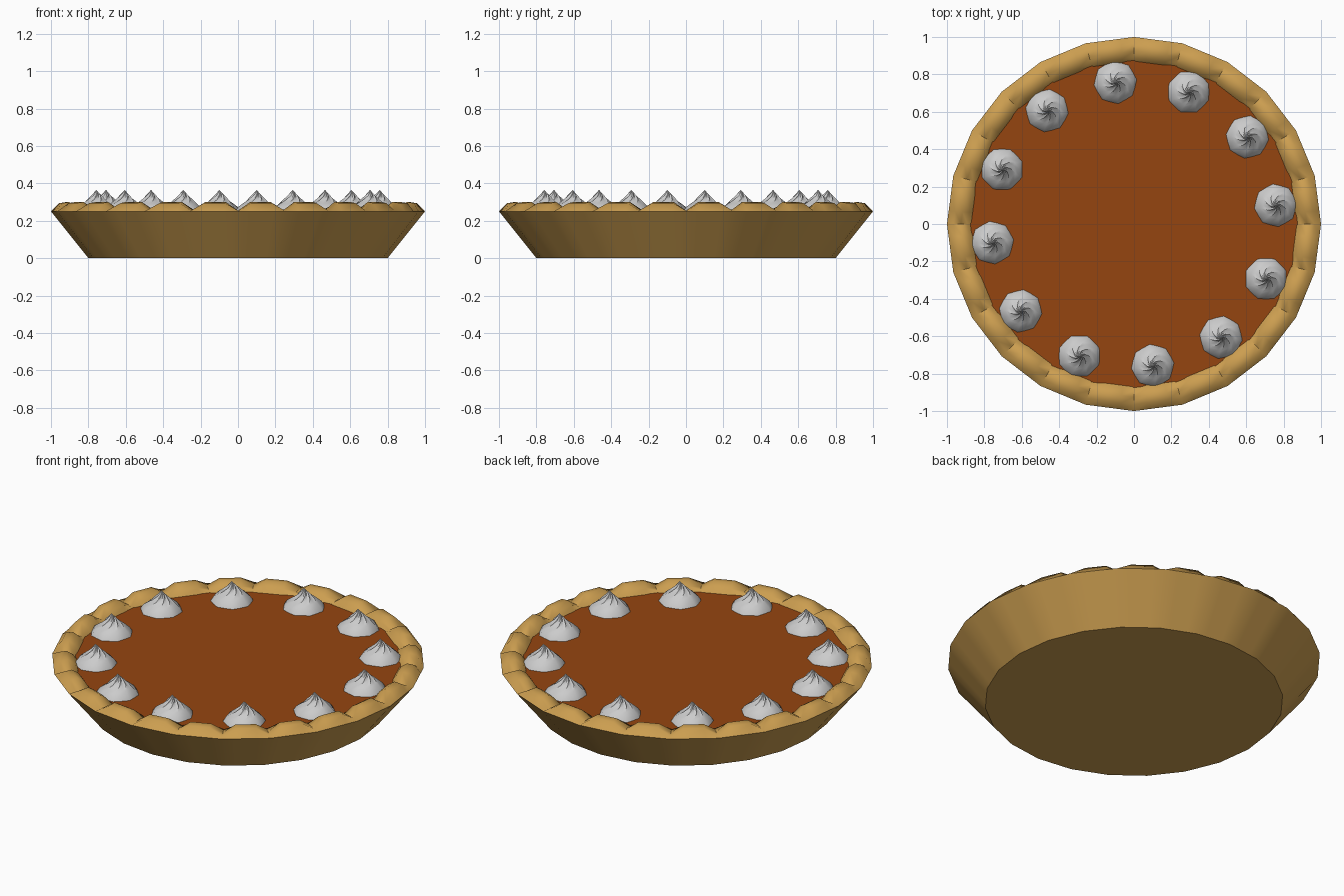
import bpy, bmesh
from math import sin, cos, pi

if "Cube" in bpy.data.objects:
    bpy.data.objects.remove(bpy.data.objects["Cube"])

SIDES = 24


def material(name, rgb):
    m = bpy.data.materials.new(name)
    m.diffuse_color = (*rgb, 1)
    m.use_nodes = True
    m.node_tree.nodes["Principled BSDF"].inputs["Base Color"].default_value = m.diffuse_color
    return m


def finish(bm, name, mat=None, angle=45):
    bmesh.ops.recalc_face_normals(bm, faces=bm.faces)
    mesh = bpy.data.meshes.new(name)
    bm.to_mesh(mesh)
    bm.free()
    ob = bpy.data.objects.new(name, mesh)
    bpy.context.collection.objects.link(ob)
    if mat:
        mesh.materials.append(mat)
    bpy.ops.object.select_all(action='DESELECT')
    ob.select_set(True)
    bpy.context.view_layer.objects.active = ob
    bpy.ops.object.shade_smooth_by_angle(angle=angle * pi / 180)
    return ob


def bridge(bm, a, b):
    n = len(a)
    for i in range(n):
        bm.faces.new((a[i], a[(i + 1) % n], b[(i + 1) % n], b[i]))


crust_mat = material("crust", (0.60, 0.34, 0.08))
filling_mat = material("filling", (0.30, 0.06, 0.005))

# crust: sloped dish wall whose rim carries one rounded bump per side
bm = bmesh.new()
columns = []
for i in range(SIDES):
    a, b = 2 * pi * i / SIDES, 2 * pi * (i + 1) / SIDES
    for t, h in ((0, 0), (0.27, 1), (0.73, 1)):
        x = cos(a) * (1 - t) + cos(b) * t
        y = sin(a) * (1 - t) + sin(b) * t
        profile = [(0.8, 0), (1, 0.25), (0.965, 0.254 + 0.04 * h),
                   (0.925, 0.254 + 0.046 * h), (0.89, 0.254 + 0.025 * h), (0.868, 0.246)]
        columns.append([bm.verts.new((r * x, r * y, z)) for r, z in profile])
rings = list(zip(*columns))
for lower, upper in zip(rings, rings[1:]):
    bridge(bm, lower, upper)
bm.faces.new(rings[0])
finish(bm, "crust", crust_mat)

# filling: flat disc just inside the rim
bm = bmesh.new()
bmesh.ops.create_circle(bm, cap_ends=True, segments=SIDES, radius=0.875)
bmesh.ops.translate(bm, verts=bm.verts, vec=(0, 0, 0.25))
finish(bm, "filling", filling_mat)

# cream dollops: octagonal skirt topped by a twisted eight-ridged swirl
# each ring: ridge radius, groove radius, height, twist
SWIRL = [(0.115, 0.108, 0.25, 0), (0.101, 0.095, 0.272, 0), (0.076, 0.068, 0.292, 0.1),
         (0.052, 0.038, 0.312, 0.4), (0.028, 0.019, 0.335, 0.8), (0.011, 0.008, 0.353, 1.2)]
for k in range(12):
    bm = bmesh.new()
    ang = (7.5 + 30 * k) * pi / 180
    cx, cy = 0.764 * cos(ang), 0.764 * sin(ang)
    rings = []
    for ridge, groove, z, twist in SWIRL:
        ring = []
        for j in range(16):
            r = groove if j % 2 else ridge
            a = ang + twist + (j + (0.45 if j % 2 and twist else 0)) * pi / 8
            ring.append(bm.verts.new((cx + r * cos(a), cy + r * sin(a), z)))
        rings.append(ring)
    for lower, upper in zip(rings, rings[1:]):
        bridge(bm, lower, upper)
    tip = bm.verts.new((cx, cy, 0.365))
    for j in range(16):
        bm.faces.new((rings[-1][j], rings[-1][(j + 1) % 16], tip))
    bm.faces.new(rings[0])
    finish(bm, f"cream_dollop_{k + 1}", angle=35)
